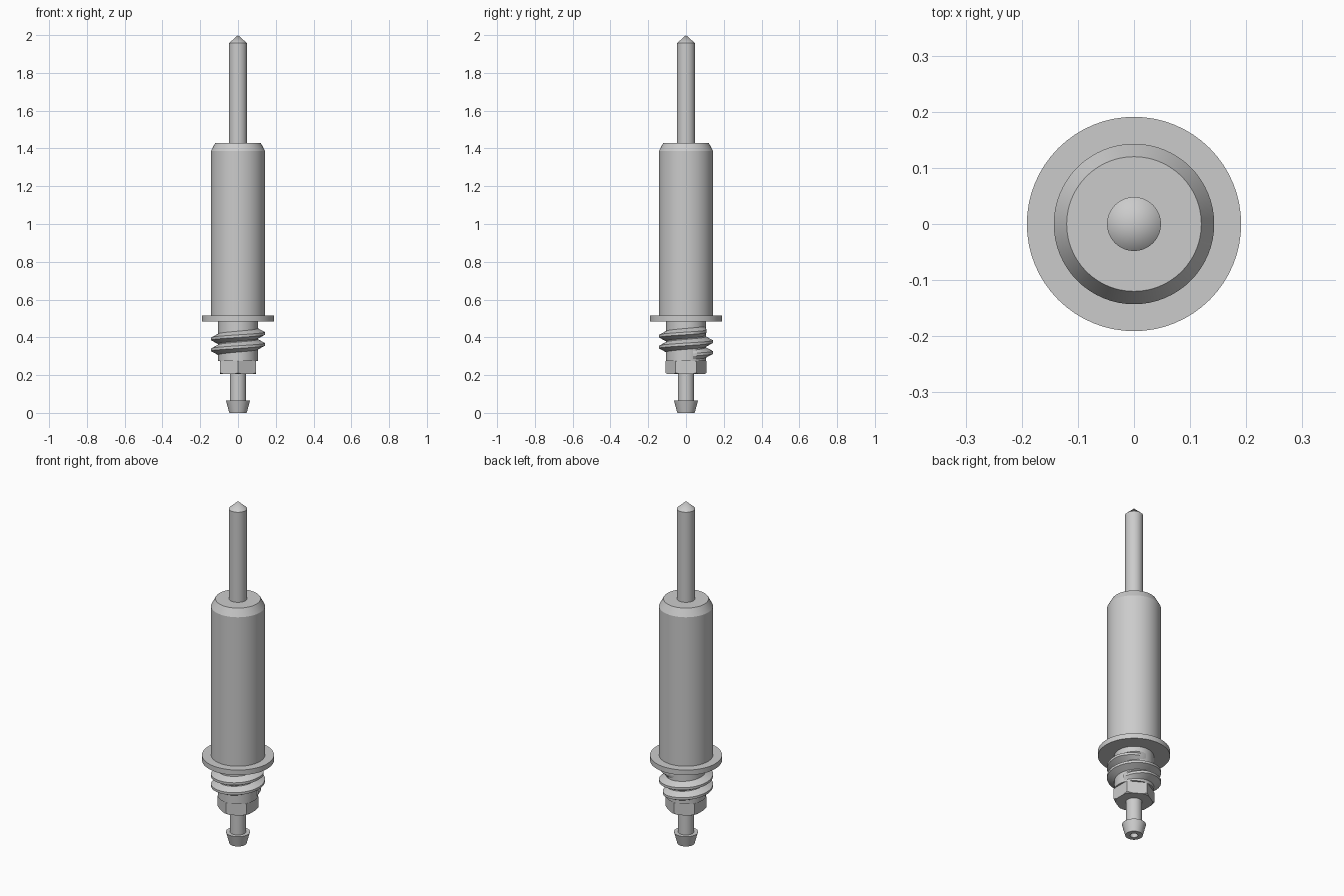
import bpy, bmesh, math

cube = bpy.data.objects.get("Cube")
if cube:
    bpy.data.objects.remove(cube, do_unlink=True)

# One bare metal colour for every part
metal = bpy.data.materials.new("grey metal")
metal.use_nodes = True
GREY = (0.6, 0.6, 0.6, 1)
metal.diffuse_color = GREY
metal.node_tree.nodes["Principled BSDF"].inputs["Base Color"].default_value = GREY


def finish(name, bm, smooth=True):
    """Turn a bmesh into a shaded, coloured object."""
    bmesh.ops.recalc_face_normals(bm, faces=bm.faces)
    mesh = bpy.data.meshes.new(name)
    bm.to_mesh(mesh)
    bm.free()
    mesh.materials.append(metal)
    obj = bpy.data.objects.new(name, mesh)
    bpy.context.collection.objects.link(obj)
    bpy.ops.object.select_all(action="DESELECT")
    bpy.context.view_layer.objects.active = obj
    obj.select_set(True)
    if smooth:
        bpy.ops.object.shade_smooth_by_angle(angle=math.radians(25))
    return obj


def lathe(name, profile, sides=64, smooth=True):
    """Revolve (radius, height) points around z."""
    bm = bmesh.new()
    verts = [bm.verts.new((r, 0, z)) for r, z in profile]
    edges = [bm.edges.new(pair) for pair in zip(verts, verts[1:])]
    bmesh.ops.spin(bm, geom=verts + edges, cent=(0, 0, 0), axis=(0, 0, 1),
                   angle=math.tau, steps=sides, use_duplicate=False)
    bmesh.ops.remove_doubles(bm, verts=bm.verts, dist=1e-5)
    return finish(name, bm, smooth)


# Turned parts, top to bottom
lathe("plunger_pin", [(0, 1.42), (0.048, 1.42), (0.048, 1.957), (0, 2.0)])
lathe("barrel", [(0, 0.51), (0.143, 0.51), (0.143, 1.387), (0.12, 1.43), (0, 1.43)])
lathe("flange", [(0, 0.485), (0.191, 0.485), (0.191, 0.515), (0, 0.515)])
lathe("thread_core", [(0, 0.275), (0.105, 0.275), (0.105, 0.49), (0, 0.49)])
lathe("hose_barb", [(0, 0.15), (0.021, 0.15), (0.021, 0), (0.046, 0), (0.064, 0.066),
                    (0.043, 0.066), (0.043, 0.21), (0, 0.21)])

# Screw thread: a ridge swept up a right-handed helix, fading out at the top
PITCH, TURNS, STEPS = 0.058, 2.2, 48
bm = bmesh.new()
rings = []
count = int(TURNS * STEPS)
for i in range(count + 1):
    turn = i / STEPS
    angle = math.tau * turn + 0.35
    middle = 0.308 + PITCH * turn
    fade = min(1, 0.2 + i / 10, 0.05 + (count - i) / 10)
    crest = 0.104 + 0.039 * fade
    section = [(0.102, -0.028), (crest, -0.007), (crest, 0.007), (0.102, 0.028)]
    rings.append([bm.verts.new((r * math.cos(angle), r * math.sin(angle), middle + dz))
                  for r, dz in section])
for a, b in zip(rings, rings[1:]):
    for k in range(4):
        n = (k + 1) % 4
        bm.faces.new((a[k], a[n], b[n], b[k]))
bm.faces.new(rings[0])
bm.faces.new(rings[-1])
finish("screw_thread", bm)

# Hexagonal nut with corners turned off by a rounded cutter
bm = bmesh.new()
bmesh.ops.create_cone(bm, cap_ends=True, segments=6, radius1=0.109, radius2=0.109, depth=0.075)
for v in bm.verts:
    v.co = (v.co.x, v.co.y, v.co.z + 0.2425)
# Corners must point along y
if max(abs(v.co.x) for v in bm.verts) > 0.1:
    for v in bm.verts:
        v.co.x, v.co.y = -v.co.y, v.co.x
nut = finish("hex_nut", bm, smooth=False)
cutter = lathe("nut_cutter", [(0, 0.204), (0.097, 0.204), (0.115, 0.217),
                              (0.115, 0.268), (0.097, 0.281), (0, 0.281)], smooth=False)
cutter.hide_render = True
mod = nut.modifiers.new("corner_chamfer", "BOOLEAN")
mod.operation = "INTERSECT"
mod.object = cutter
mod.solver = "EXACT"
bpy.ops.object.select_all(action="DESELECT")
bpy.context.view_layer.objects.active = nut
nut.select_set(True)
bpy.ops.object.modifier_apply(modifier=mod.name)
bpy.data.objects.remove(cutter, do_unlink=True)
bpy.ops.object.shade_smooth_by_angle(angle=math.radians(20))
